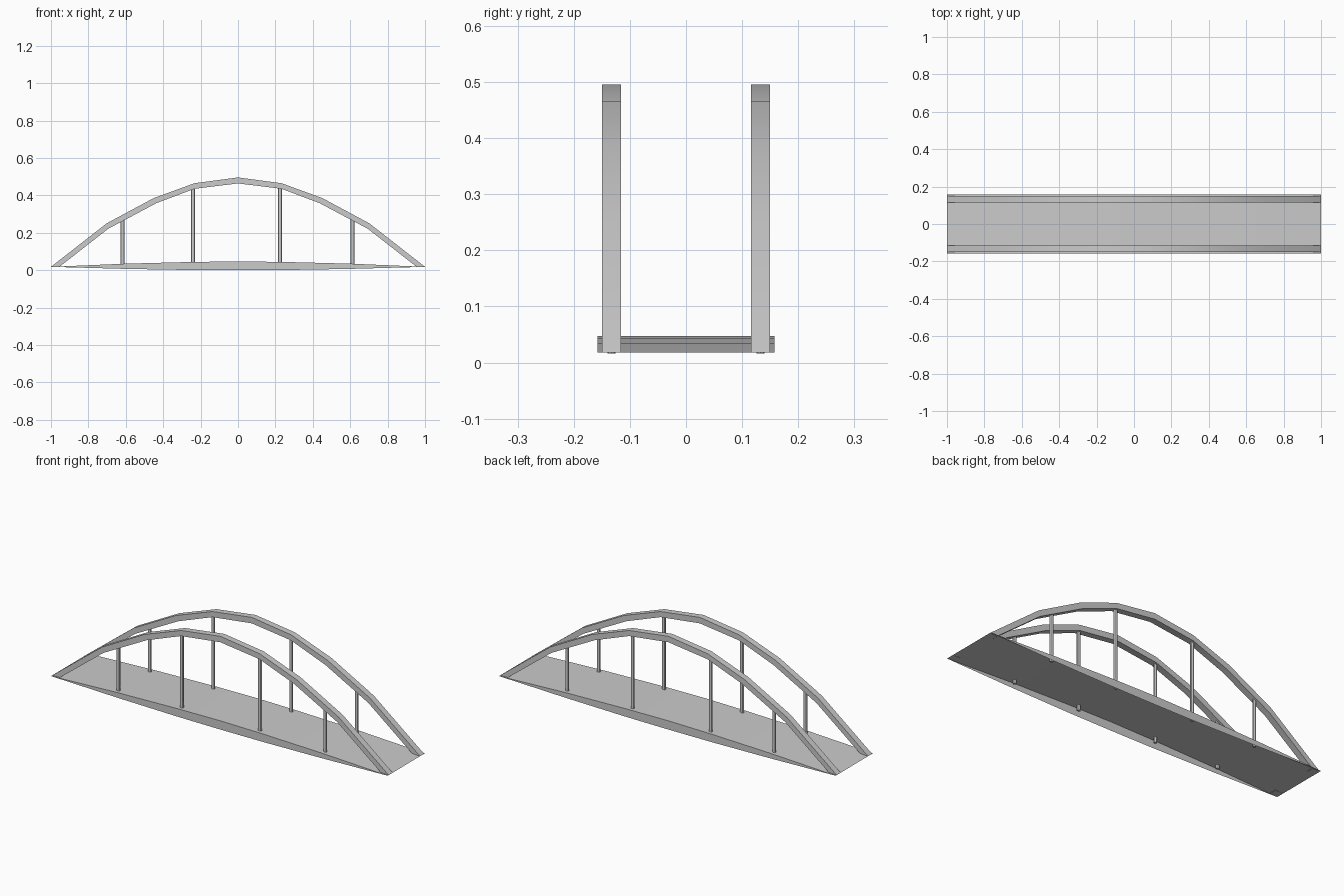
import bpy, bmesh, math

if "Cube" in bpy.data.objects:
    bpy.data.objects.remove(bpy.data.objects["Cube"])

# half profiles from the bridge end to mid-span (x, z)
OUTER = [(-1.0, 0.018), (-0.703, 0.25), (-0.452, 0.385), (-0.233, 0.465), (0, 0.496)]
INNER = [(-0.955, 0.018), (-0.693, 0.222), (-0.437, 0.358), (-0.233, 0.435), (0, 0.464)]
DECK_TOP = [(-1.0, 0.018), (-0.6, 0.035), (-0.25, 0.044), (0, 0.047)]
DECK_LOW = [(-1.0, 0.018), (-0.6, 0.007), (-0.25, 0.001), (0, 0.0)]
ARCH_Y = 0.133


def full(half):
    return half + [(-x, z) for x, z in reversed(half[:-1])]


def finish(bm, name, smooth=True):
    me = bpy.data.meshes.new(name)
    bm.to_mesh(me)
    bm.free()
    ob = bpy.data.objects.new(name, me)
    bpy.context.collection.objects.link(ob)
    if smooth:
        bpy.ops.object.select_all(action='DESELECT')
        ob.select_set(True)
        bpy.context.view_layer.objects.active = ob
        bpy.ops.object.shade_smooth_by_angle(angle=math.radians(30))
    return ob


def rail(bm, pts, y):
    return [bm.verts.new((x, y, z)) for x, z in pts]


def make_arch(name, y):
    bm = bmesh.new()
    a, b = y - 0.017, y + 0.017
    rails = [rail(bm, full(p), s) for p, s in
             ((OUTER, a), (OUTER, b), (INNER, b), (INNER, a))]
    for k in range(4):
        r, s = rails[k], rails[(k + 1) % 4]
        for i in range(len(r) - 1):
            bm.faces.new((r[i], r[i + 1], s[i + 1], s[i]))
    for end in (0, -1):
        bm.faces.new([r[end] for r in rails])
    bmesh.ops.recalc_face_normals(bm, faces=bm.faces)
    return finish(bm, name)


def make_hanger(name, x, y, top):
    bm = bmesh.new()
    bottom = 0.016
    bmesh.ops.create_cone(bm, cap_ends=True, segments=8, radius1=1, radius2=1, depth=1)
    for v in bm.verts:
        v.co = (x + v.co.x * 0.0105, y + v.co.y * 0.007,
                bottom + (v.co.z + 0.5) * (top - bottom))
    return finish(bm, name, False)


# deck: cambered sheet with lens-shaped side skirts, open underneath
bm = bmesh.new()
tops = [rail(bm, full(DECK_TOP), y) for y in (-0.158, 0.158)]
for i in range(len(tops[0]) - 1):
    bm.faces.new((tops[0][i], tops[0][i + 1], tops[1][i + 1], tops[1][i]))
for t, y in zip(tops, (-0.158, 0.158)):
    low = rail(bm, full(DECK_LOW)[1:-1], y)
    loop = t + low[::-1]
    bm.faces.new(loop[::-1] if y < 0 else loop)
finish(bm, "deck")

# arches and hangers on both sides
for side, s in (("front", -1), ("back", 1)):
    make_arch(side + "_arch", s * ARCH_Y)
    for i, (x, top) in enumerate(((-0.617, 0.272), (-0.24, 0.442),
                                  (0.224, 0.445), (0.612, 0.275))):
        make_hanger(f"{side}_hanger_{i + 1}", x, s * ARCH_Y, top)
